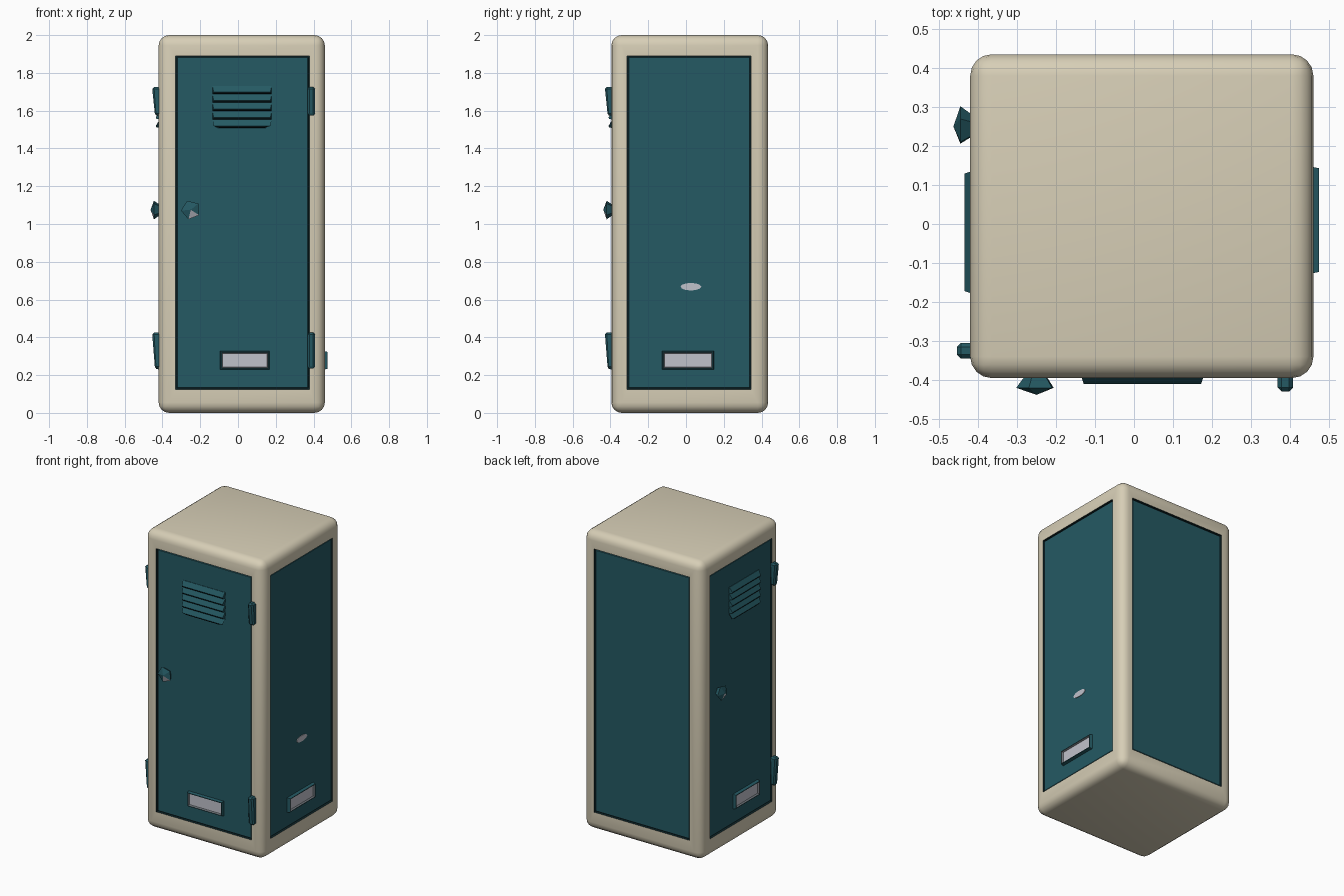
import bpy, bmesh, math
from mathutils import Matrix, Vector

old = bpy.data.objects.get("Cube")
if old:
    bpy.data.objects.remove(old)


def material(name, rgb):
    m = bpy.data.materials.new(name)
    m.use_nodes = True
    m.diffuse_color = (*rgb, 1)
    m.node_tree.nodes["Principled BSDF"].inputs["Base Color"].default_value = (*rgb, 1)
    return m


CREAM = material("cream paint", (0.68, 0.62, 0.47))
TEAL = material("teal paint", (0.018, 0.1, 0.125))
SEAM = material("dark seam", (0.004, 0.018, 0.022))
LIGHT = material("light grey", (0.53, 0.54, 0.6))
GREY = material("mid grey", (0.16, 0.18, 0.2))


def finish(bm, name, mats, matrix=Matrix(), smooth=False):
    bmesh.ops.recalc_face_normals(bm, faces=bm.faces)
    mesh = bpy.data.meshes.new(name)
    bm.to_mesh(mesh)
    bm.free()
    for m in mats:
        mesh.materials.append(m)
    ob = bpy.data.objects.new(name, mesh)
    bpy.context.collection.objects.link(ob)
    ob.matrix_world = matrix
    if smooth:
        bpy.ops.object.select_all(action='DESELECT')
        ob.select_set(True)
        bpy.context.view_layer.objects.active = ob
        bpy.ops.object.shade_smooth_by_angle(angle=math.radians(40))
    return ob


def box(lo, hi, bevel=0.0):
    lo, hi = Vector(lo), Vector(hi)
    bm = bmesh.new()
    bmesh.ops.create_cube(bm, size=1)
    for v in bm.verts:
        v.co = (lo + hi) / 2 + v.co * (hi - lo)
    if bevel:
        bmesh.ops.bevel(bm, geom=bm.edges[:], offset=bevel, segments=1, affect='EDGES')
    return bm


# Each side works in its own space: x runs across, -y points outward
LO, HI = Vector((-0.42, -0.395, 0)), Vector((0.46, 0.435, 2))
SIDES = {
    "front": Matrix.Translation((0, LO.y, 0)),
    "right": Matrix.Translation((LO.x, 0, 0)) @ Matrix.Rotation(-math.pi / 2, 4, 'Z'),
    "left": Matrix.Translation((HI.x, 0, 0)) @ Matrix.Rotation(math.pi / 2, 4, 'Z'),
    "back": Matrix.Translation((0, HI.y, 0)) @ Matrix.Rotation(math.pi, 4, 'Z'),
}
SPAN = {"front": (-0.33, 0.378), "right": (-0.345, 0.312),
        "left": (-0.312, 0.345), "back": (-0.378, 0.33)}
BOTTOM, TOP = 0.125, 1.89


def frame():
    bm = box(LO, HI)
    bmesh.ops.bevel(bm, geom=bm.edges[:], offset=0.055, segments=4, profile=0.5, affect='EDGES')
    bm.normal_update()
    walls = [f for f in bm.faces if f.calc_area() > 0.8 and abs(f.normal.z) < 0.1]
    for wall in walls:
        side = min(SIDES, key=lambda s: (SIDES[s].to_3x3() @ Vector((0, -1, 0)) - wall.normal).length)
        m, (a, b) = SIDES[side], SPAN[side]
        inv = m.inverted()
        bmesh.ops.inset_individual(bm, faces=[wall], thickness=0.02)
        mid = wall.calc_center_median()
        for v in wall.verts:
            p = inv @ v.co
            p.x = a if p.x < (inv @ mid).x else b
            p.z = BOTTOM if v.co.z < mid.z else TOP
            v.co = m @ p
        # Sink the opening to leave a dark seam round the panel
        bmesh.ops.inset_individual(bm, faces=[wall], thickness=0.0)
        ring = {f for e in wall.edges for f in e.link_faces}
        for v in wall.verts:
            v.co = m @ (inv @ v.co + Vector((0, 0.025, 0)))
        for f in ring:
            f.material_index = 1
    finish(bm, "locker_frame", [CREAM, SEAM], smooth=True)


def panel(side):
    a, b = SPAN[side]
    bm = box((a + 0.006, 0.006, BOTTOM + 0.006), (b - 0.006, 0.03, TOP - 0.006), 0.003)
    finish(bm, side + "_panel", [TEAL], SIDES[side])


def label(side, a, b):
    # Raised holder with a sloping rim and a pale card
    bm = box((a, -0.014, 0.228), (b, 0.01, 0.328))
    for f in bm.faces:
        if f.normal.y < -0.9:
            face = f
    for v in face.verts:
        v.co.x += 0.005 if v.co.x < (a + b) / 2 else -0.005
        v.co.z += 0.005 if v.co.z < 0.28 else -0.005
    bmesh.ops.inset_individual(bm, faces=[face], thickness=0.006)
    rim = bmesh.ops.inset_individual(bm, faces=[face], thickness=0.007, depth=-0.01)
    for f in rim["faces"]:
        f.material_index = 1
    face.material_index = 2
    finish(bm, side + "_label_holder", [TEAL, GREY, LIGHT], SIDES[side])


def vents(side):
    # Slanted slats, each with a dark underside
    count, low, high = 5, 1.505, 1.73
    step = (high - low) / count
    for i in range(count):
        z = low + i * step
        bm = bmesh.new()
        cap = 0.03 if i == 0 else 0.0
        rows = []
        for x, tip in ((-0.135, 0.006), (0.178, -0.006)):
            slide = cap if x < 0 else -cap
            rows.append([bm.verts.new(p) for p in (
                (x, 0.01, z + step), (x, 0.003, z + step), (x + tip, -0.015, z + 0.014),
                (x + tip + slide, -0.011, z + 0.006), (x + slide, 0.01, z + 0.003))])
        n = len(rows[0])
        for k in range(n):
            j = (k + 1) % n
            f = bm.faces.new((rows[0][k], rows[0][j], rows[1][j], rows[1][k]))
            f.material_index = 1 if k in (2, 3) else 0
        for r in rows:
            bm.faces.new(r)
        finish(bm, f"{side}_vent_slat_{i + 1}", [TEAL, SEAM], SIDES[side])


def knob(side):
    # Faceted knob with a worn pale underside
    bm = bmesh.new()
    bmesh.ops.create_cone(bm, cap_ends=True, segments=5, radius1=0.03, radius2=0.052, depth=0.03,
                          matrix=Matrix.Rotation(math.pi / 2, 4, 'X'))
    out = min(bm.faces, key=lambda f: f.calc_center_median().y)
    bmesh.ops.poke(bm, faces=[out], offset=0.018)
    bm.normal_update()
    for v in bm.verts:
        v.co = Matrix.Rotation(math.radians(50), 3, 'Y') @ v.co
        v.co += Vector((-0.25, -0.01, 1.075))
    bm.normal_update()
    for f in bm.faces:
        f.material_index = int(f.normal.z < -0.3 and f.normal.y < -0.3)
    finish(bm, side + "_knob", [TEAL, LIGHT], SIDES[side])


def hinges(side, x):
    for word, low, high in (("lower", 0.235, 0.425), ("upper", 1.575, 1.725)):
        bm = box((x - 0.02, -0.034, low), (x + 0.02, 0.015, high), 0.01)
        for v in bm.verts:
            if v.co.z < low + 0.02:
                v.co.y = v.co.y * 0.6
        finish(bm, f"{side}_{word}_hinge", [TEAL], SIDES[side])


frame()
for s in SIDES:
    panel(s)

# Two doors, at the front and on the right
for s, hinge_x in (("front", 0.388), ("right", 0.325)):
    label(s, -0.095, 0.168)
    vents(s)
    knob(s)
    hinges(s, hinge_x)

# The left side has a label and a worn patch
label("left", -0.128, 0.148)
bm = bmesh.new()
bmesh.ops.create_cone(bm, cap_ends=True, segments=12, radius1=1, radius2=1, depth=0.005,
                      matrix=Matrix.Rotation(math.pi / 2, 4, 'X'))
for v in bm.verts:
    v.co = Vector((0.026 + v.co.x * 0.055, v.co.y + 0.005, 0.668 + v.co.z * 0.02))
finish(bm, "left_worn_patch", [LIGHT], SIDES["left"])
